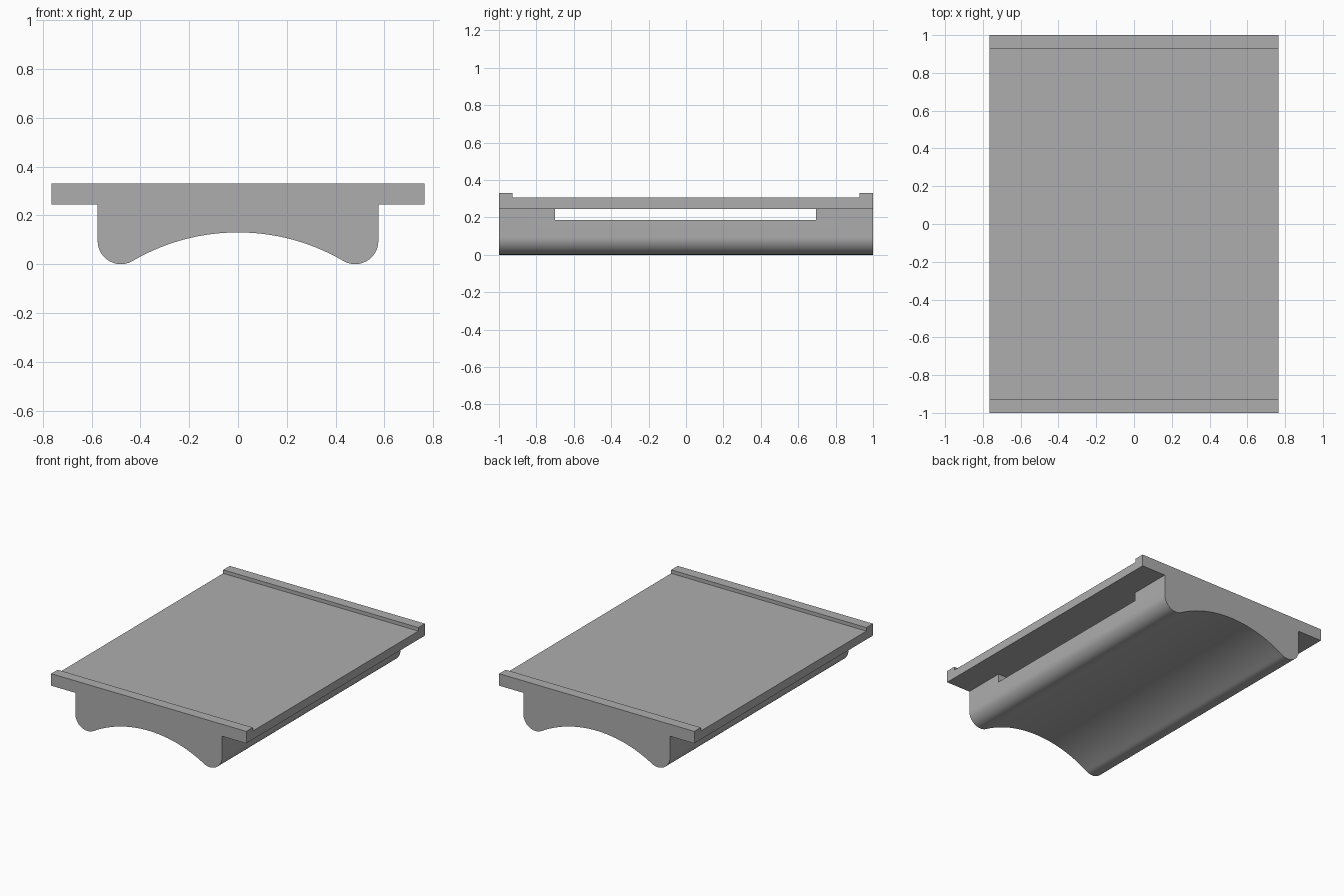
import bpy, bmesh
from math import atan2, cos, sin, pi, hypot

cube = bpy.data.objects.get("Cube")
if cube:
    bpy.data.objects.remove(cube)

GREY = (0.42, 0.42, 0.42, 1)
mat = bpy.data.materials.new("plain grey")
mat.use_nodes = True
mat.diffuse_color = GREY
mat.node_tree.nodes["Principled BSDF"].inputs["Base Color"].default_value = GREY


def extrude(name, profile, axis, half):
    """Extrude a closed 2D profile (u, z) symmetrically along x or y."""
    bm = bmesh.new()
    place = (lambda u, z: (u, -half, z)) if axis == "y" else (lambda u, z: (-half, u, z))
    face = bm.faces.new([bm.verts.new(place(u, z)) for u, z in profile])
    moved = bmesh.ops.extrude_face_region(bm, geom=[face])["geom"]
    shift = (0, 2 * half, 0) if axis == "y" else (2 * half, 0, 0)
    bmesh.ops.translate(bm, vec=shift, verts=[g for g in moved if isinstance(g, bmesh.types.BMVert)])
    bmesh.ops.recalc_face_normals(bm, faces=bm.faces)
    mesh = bpy.data.meshes.new(name)
    bm.to_mesh(mesh)
    bm.free()
    mesh.materials.append(mat)
    obj = bpy.data.objects.new(name, mesh)
    bpy.context.collection.objects.link(obj)
    return obj


def mirrored(half_profile):
    """Complete a profile that runs from the middle outwards."""
    return half_profile + [(-u, z) for u, z in reversed(half_profile) if u > 1e-6]


def arc(cx, cz, r, start, end, steps):
    angles = [start + (end - start) * i / steps for i in range(steps + 1)]
    return [(cx + r * cos(a), cz + r * sin(a)) for a in angles]


# Tray with a raised lip along the front and back edges
BASE_TOP = 0.245
tray = extrude("tray", mirrored([(0.927, 0.305), (0.927, 0.33), (1, 0.33), (1, BASE_TOP)]), "x", 0.765)

# Arched base: rounded feet joined by a tangent arch
foot_x, foot_r, arch_top = 0.48, 0.095, 0.13
drop = 0.726
arch_r = arch_top + drop
tangent = atan2(drop + foot_r, foot_x)
half = arc(0, -drop, arch_r, pi / 2, tangent, 24)
half += arc(foot_x, foot_r, foot_r, tangent - pi, 0, 24)[1:]
half += [(foot_x + foot_r, BASE_TOP)]
base = extrude("arched_base", mirrored(half), "y", 1.0)

# Slot running sideways through the base under the tray
cutter = extrude("slot_cutter", [(-0.7, 0.185), (0.695, 0.185), (0.695, 0.4), (-0.7, 0.4)], "x", 0.9)
cutter.hide_render = True
slot = base.modifiers.new("slot", "BOOLEAN")
slot.operation = "DIFFERENCE"
slot.object = cutter
slot.solver = "EXACT"
bpy.ops.object.select_all(action="DESELECT")
bpy.context.view_layer.objects.active = base
base.select_set(True)
bpy.ops.object.modifier_apply(modifier="slot")
bpy.data.objects.remove(cutter)
bpy.ops.object.shade_smooth_by_angle(angle=pi / 6)
